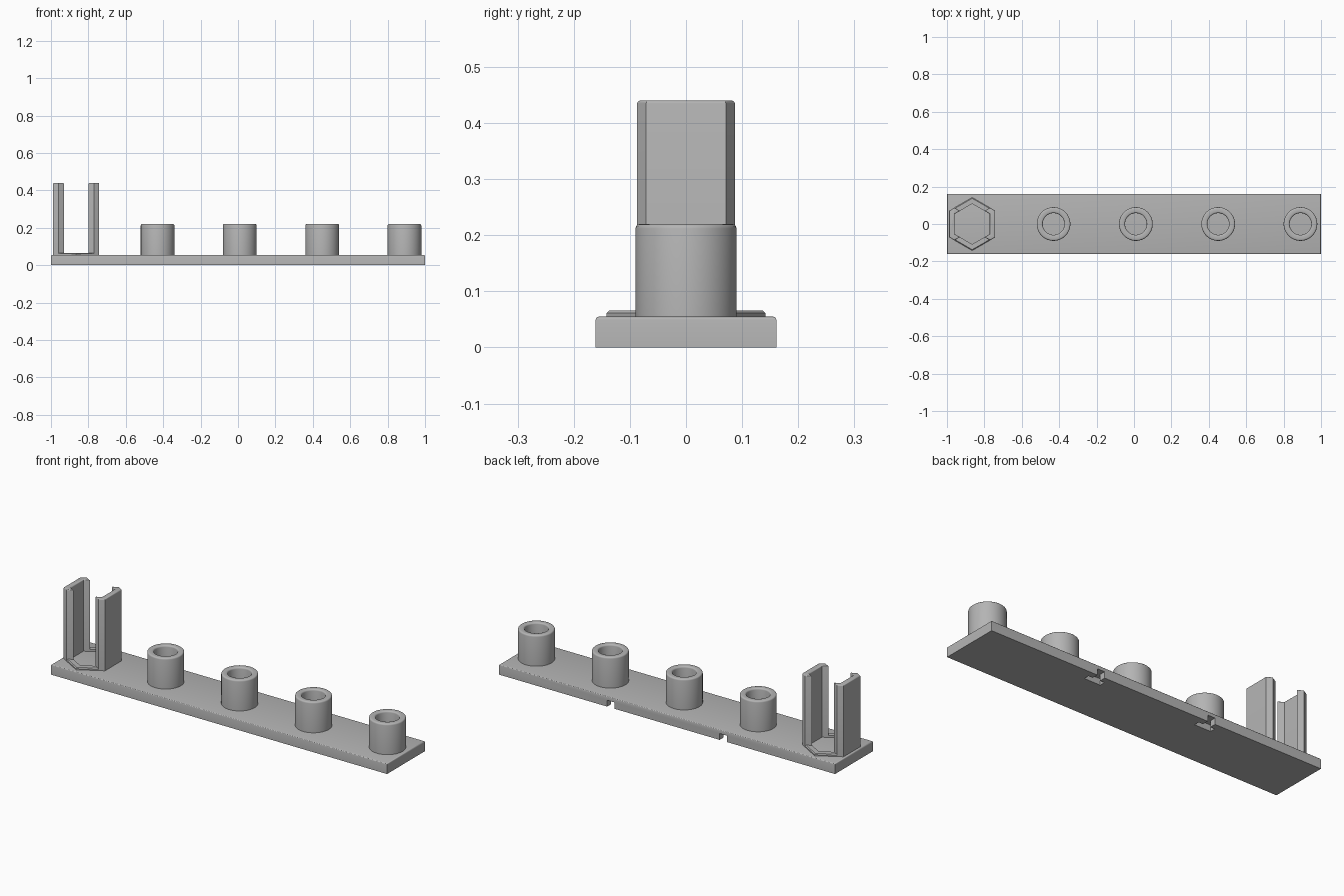
import bpy, bmesh, math

cube = bpy.data.objects.get("Cube")
if cube:
    bpy.data.objects.remove(cube, do_unlink=True)

# One plain grey plastic
GREY = (0.46, 0.46, 0.46, 1)
grey = bpy.data.materials.new("grey plastic")
grey.use_nodes = True
grey.diffuse_color = GREY
grey.node_tree.nodes["Principled BSDF"].inputs["Base Color"].default_value = GREY

HALF_DEPTH = 0.161
BASE_TOP = 0.055
HOLDER_X = -0.865


def finish(bm, name):
    bmesh.ops.recalc_face_normals(bm, faces=bm.faces)
    mesh = bpy.data.meshes.new(name)
    bm.to_mesh(mesh)
    bm.free()
    mesh.materials.append(grey)
    obj = bpy.data.objects.new(name, mesh)
    bpy.context.collection.objects.link(obj)
    return obj


def smooth(obj):
    bpy.ops.object.select_all(action="DESELECT")
    obj.select_set(True)
    bpy.context.view_layer.objects.active = obj
    bpy.ops.object.shade_smooth_by_angle(angle=math.radians(35))


def round_top(bm, z, radius):
    edges = [e for e in bm.edges if all(abs(v.co.z - z) < 1e-5 for v in e.verts)]
    bmesh.ops.bevel(bm, geom=edges, offset=radius, segments=3, profile=0.5, affect="EDGES")


def extrude_outline(name, outline, z0, z1, radius=0):
    bm = bmesh.new()
    face = bm.faces.new([bm.verts.new((x, y, z0)) for x, y in outline])
    new = bmesh.ops.extrude_face_region(bm, geom=[face])["geom"]
    top = [v for v in new if isinstance(v, bmesh.types.BMVert)]
    bmesh.ops.translate(bm, verts=top, vec=(0, 0, z1 - z0))
    if radius:
        round_top(bm, z1, radius)
    return finish(bm, name)


def lathe(name, profile, x, steps, start=0.0):
    bm = bmesh.new()
    rings = []
    for r, z in profile:
        rings.append([bm.verts.new((x + r * math.cos(start + math.tau * i / steps),
                                    r * math.sin(start + math.tau * i / steps), z))
                      for i in range(steps)])
    for a, b in zip(rings, rings[1:] + rings[:1]):
        for i in range(steps):
            j = (i + 1) % steps
            bm.faces.new((a[i], a[j], b[j], b[i]))
    return finish(bm, name)


# Base plate with softened top edges
plate = extrude_outline("base_plate",
                        [(-1, -HALF_DEPTH), (1, -HALF_DEPTH), (1, HALF_DEPTH), (-1, HALF_DEPTH)],
                        0, BASE_TOP, 0.006)

# T-shaped mounting slots in the underside, open at the back edge
stem, bar, neck, depth = 0.022, 0.048, 0.034, 0.064
for side, x in (("right", -0.335), ("left", 0.335)):
    half = [(stem, -0.02), (stem, neck), (bar, neck), (bar, depth)]
    outline = half + [(-u, v) for u, v in reversed(half)]
    cutter = extrude_outline(side + "_slot_cutter",
                             [(x + u, HALF_DEPTH - v) for u, v in outline], -0.02, 0.034)
    cutter.hide_render = True
    cutter.hide_set(True)
    cut = plate.modifiers.new(side + "_slot", "BOOLEAN")
    cut.object = cutter
    cut.solver = "EXACT"
# Bake the slots and drop the helpers
baked = bpy.data.meshes.new_from_object(
    plate.evaluated_get(bpy.context.evaluated_depsgraph_get()))
cutters = [m.object for m in plate.modifiers]
plate.modifiers.clear()
plate.data = baked
for cutter in cutters:
    bpy.data.objects.remove(cutter, do_unlink=True)
smooth(plate)

# Four round sockets with rounded rims
outer, inner, top, rim = 0.09, 0.058, 0.22, 0.008
arc = [math.radians(a) for a in (0, 30, 60, 90)]
socket = [(inner, BASE_TOP - 0.002), (outer, BASE_TOP - 0.002)]
socket += [(outer - rim + rim * math.cos(a), top - rim + rim * math.sin(a)) for a in arc]
socket += [(inner + rim - rim * math.cos(a), top - rim + rim * math.sin(a)) for a in reversed(arc)]
for i in range(4):
    smooth(lathe(f"socket_{i + 1}", socket, -0.43 + 0.44 * i, 64))

# Low hexagonal ring under the holder
ring = lathe("hex_ring", [(0.108, 0.05), (0.142, 0.05), (0.142, 0.061), (0.137, 0.066),
                          (0.108, 0.066)], HOLDER_X, 6, math.pi / 6)

# Two facing clip walls that follow the hexagon
half = [(0.123, 0.071), (0.095, 0.087), (0.065, 0.0705), (0.0935, 0.054)]
wall = half + [(x, -y) for x, y in reversed(half)]
for side, sign in (("left", 1), ("right", -1)):
    smooth(extrude_outline(side + "_clip_wall",
                           [(HOLDER_X + sign * x, y) for x, y in wall], 0.052, 0.44, 0.005))
